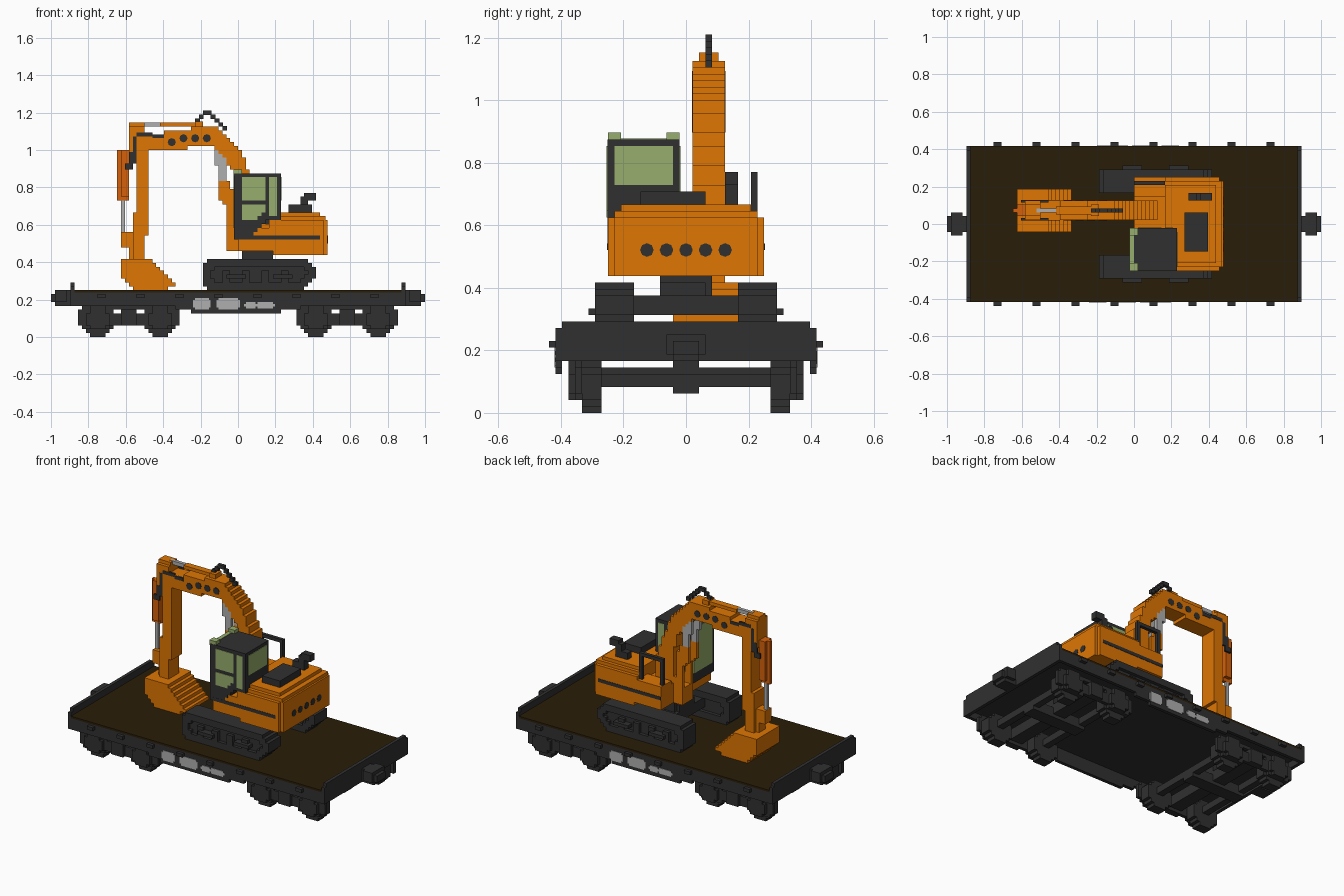
import bpy
import bmesh
import math
from mathutils import Matrix

UNIT = 1 / 48  # edge length of one building cube

if "Cube" in bpy.data.objects:
    bpy.data.objects.remove(bpy.data.objects["Cube"], do_unlink=True)


def material(name, *rgb):
    mat = bpy.data.materials.new(name)
    mat.use_nodes = True
    mat.diffuse_color = (*rgb, 1)
    mat.node_tree.nodes["Principled BSDF"].inputs["Base Color"].default_value = (*rgb, 1)
    return mat


orange = material("machine orange", .73, .18, .001)
red_orange = material("cylinder orange", .66, .12, .003)
dark = material("dark steel", .03, .03, .03)
brown = material("wood floor", .023, .0125, .0025)
green = material("window green", .31, .42, .15)
silver = material("rod silver", .43, .43, .43)


def finish(name, mat, bm):
    bmesh.ops.remove_doubles(bm, verts=bm.verts, dist=.001)
    bmesh.ops.recalc_face_normals(bm, faces=bm.faces)
    bmesh.ops.scale(bm, vec=(UNIT, UNIT, UNIT), verts=bm.verts)
    mesh = bpy.data.meshes.new(name)
    bm.to_mesh(mesh)
    bm.free()
    mesh.materials.append(mat)
    obj = bpy.data.objects.new(name, mesh)
    bpy.context.scene.collection.objects.link(obj)


def box(name, mat, x, y, z):
    """Box from (low, high) pairs in cube units."""
    bm = bmesh.new()
    bmesh.ops.create_cube(bm, size=1)
    for v in bm.verts:
        v.co = [pair[0] if c < 0 else pair[1] for c, pair in zip(v.co, (x, y, z))]
    finish(name, mat, bm)


def inside(poly, x, z):
    hit = False
    for (ax, az), (bx, bz) in zip(poly, poly[1:] + poly[:1]):
        if (az > z) != (bz > z) and x < ax + (z - az) * (bx - ax) / (bz - az):
            hit = not hit
    return hit


def stepped(name, mat, outline, y, holes=()):
    """Extrude an x-z outline along y as whole cubes, giving stepped edges."""
    xs, zs = zip(*outline)
    cells = set()
    for i in range(math.floor(min(xs)), math.ceil(max(xs))):
        for k in range(math.floor(min(zs)), math.ceil(max(zs))):
            if inside(outline, i + .5, k + .5) and not any(inside(h, i + .5, k + .5) for h in holes):
                cells.add((i, k))
    bm = bmesh.new()

    def quad(*points):
        bm.faces.new([bm.verts.new(p) for p in points])

    for i, k in cells:
        corners = [(i, k), (i + 1, k), (i + 1, k + 1), (i, k + 1)]
        for depth in y:
            quad(*[(a, depth, b) for a, b in corners])
        for n, (di, dk) in enumerate([(0, -1), (1, 0), (0, 1), (-1, 0)]):
            if (i + di, k + dk) not in cells:
                (a, b), (c, d) = corners[n], corners[(n + 1) % 4]
                quad((a, y[0], b), (c, y[0], d), (c, y[1], d), (a, y[1], b))
    finish(name, mat, bm)


def disc(x, z, r):
    return [(x + r * math.cos(a * math.pi / 8), z + r * math.sin(a * math.pi / 8)) for a in range(16)]


def rect(x, z, w, h):
    return [(x, z), (x + w, z), (x + w, z + h), (x, z + h)]


def spot(name, location, axis):
    """Thin dark eight-sided plate."""
    bm = bmesh.new()
    turn = Matrix.Rotation(math.pi / 2, 4, axis)
    bmesh.ops.create_cone(bm, cap_ends=True, segments=8, radius1=1.05, radius2=1.05, depth=.2,
                          matrix=Matrix.Translation(location) @ turn)
    finish(name, dark, bm)


def both(side, pair):
    return tuple(sorted((side * pair[0], side * pair[1])))


# Flat wagon: recessed deck, floor, sills, stake pockets
box("deck_frame", dark, (-43, 43), (-20, 20), (10, 11.4))
box("wood_floor", brown, (-42, 42), (-20, 20), (11.4, 12))
belly = [(-43, 8), (-16, 8), (-16, 7), (-12, 7), (-12, 6), (11, 6), (11, 7), (16, 7), (16, 8), (43, 8), (43, 11), (-43, 11)]
for side in (-1, 1):
    stepped("side_sill", dark, belly, both(side, (19, 20)))
    for x in range(-35, 36, 10):
        box("stake_pocket", dark, (x - 1, x + 1), both(side, (20, 21)), (10, 11))
    # Pale weathered patches, turned half round on the far side
    for x, w, low, h in [(-11, 3.5, 7, 3), (-5, 5, 7, 3), (2, 2.5, 7.3, 1.7), (5, 4, 7.3, 1.7)]:
        box("pale_patch", silver, both(-side, (x, x + w)), both(side, (20, 20.15)), (low, low + h))
        box("pale_patch_edge", silver, both(-side, (x - .5, x + w + .5)), both(side, (20, 20.1)), (low + .5, low + h - .5))

# Wagon ends, couplers and bogies
for end in (-1, 1):
    box("end_wall", dark, both(end, (42, 43)), (-20, 20), (8, 13))
    box("end_wall_cap", dark, both(end, (42, 43)), (-19, 19), (13, 14))
    box("coupler_shank", dark, both(end, (43, 47)), (-2, 2), (8, 12))
    box("coupler_head", dark, both(end, (44, 47)), (-3, 3), (9, 12))
    box("coupler_tip", dark, both(end, (47, 48)), (-2, 2), (9, 11))
    mid = 28 * end
    box("bogie_bolster", dark, (mid - 2, mid + 2), (-17, 17), (4, 7))
    box("bogie_pivot", dark, (mid - 2, mid + 2), (-2, 2), (7, 10))
    box("bogie_spine", dark, (mid - 9, mid + 9), (-2, 2), (3, 6))
    frame = [(-13, 3), (-12, 3), (-11, 2), (-5, 2), (-4, 3), (4, 3), (5, 2), (11, 2), (12, 3), (13, 3),
             (13, 7), (11, 8), (-11, 8), (-13, 7)]
    frame = [(mid + x, z) for x, z in frame]
    gaps = [rect(mid - 4, 6, 2, 1), rect(mid + 2, 6, 2, 1)]
    for side in (-1, 1):
        stepped("bogie_side_frame", dark, frame, both(side, (16, 17)), gaps)
        box("bogie_spring_plate", dark, (mid - 2, mid + 2), both(side, (17, 18)), (3, 7))
        for offset in (-8, 8):
            hub = mid + offset
            stepped("wheel", dark, disc(hub, 4, 4.2), both(side, (13, 16)))
            box("axle_box", dark, (hub - 2, hub + 2), both(side, (17, 18)), (2, 8))
            box("axle_box_cap", dark, (hub - 3, hub + 3), both(side, (17, 18)), (3, 6))
    for offset in (-8, 8):
        hub = mid + offset
        box("axle", dark, (hub - 1, hub + 1), (-13, 13), (4, 6))

# Crawler tracks and slewing ring
track = [(-9, 14), (-7, 12), (17, 12), (20, 15), (20, 18), (18, 20), (-7, 20), (-9, 18)]
recess = [(-7, 15), (-5, 14), (16, 14), (18, 16), (17, 18), (-6, 18)]
for side in (-1, 1):
    stepped("track_belt", dark, track, both(side, (8, 14)), [recess])
    box("track_frame", dark, (-7, 18), both(side, (9, 13)), (14, 18))
    for x in (-3, 9):
        box("track_guard", dark, (x, x + 5), both(side, (13, 15)), (15, 16))
    for x in range(-4, 16, 5):
        box("track_roller", dark, (x, x + 2), both(side, (13, 14)), (14, 17))
box("track_crossbeam", dark, (0, 11), (-9, 9), (15, 18))
box("slewing_ring", dark, (1, 9), (-4, 4), (18, 22))
box("slewing_base", dark, (0, 10), (-4, 3), (18, 20))

# Upper body, stacked in steps
box("body_base", orange, (0, 22), (-12, 12), (22, 28))
box("counterweight", orange, (9, 22), (-12, 12), (21, 30))
box("counterweight_back", orange, (22, 23), (-11, 11), (21, 30))
box("body_middle", orange, (8, 22), (-12, 12), (28, 30))
box("body_shoulder", orange, (8, 22.5), (-11, 11), (30, 31))
box("body_top", orange, (8, 21), (-10, 10), (31, 32))
box("left_front_deck", orange, (0, 8), (7, 12), (28, 29))
box("boom_mount", orange, (-3, 1), (1, 6), (22, 27))
for side in (-1, 1):
    box("body_stripe", dark, (0, 21), both(side, (12, 12.1)), (25, 26))
for y in range(-6, 7, 3):
    spot("rear_vent", (23, y, 25), "Y")
box("engine_hatch", dark, (13, 19), (-7, 3), (32, 34))
box("exhaust_base", dark, (14, 18), (6, 8), (32, 34))
box("exhaust_stem", dark, (16, 18), (6, 8), (34, 36))
box("exhaust_outlet", dark, (17, 20), (6, 8), (35, 37))
box("handrail_top", dark, (0, 8), (10, 11), (36, 37))
for x in (0, 7):
    box("handrail_post", dark, (x, x + 1), (10, 11), (29, 36))

# Cab with plate windows
cab = [(-1, 42), (11, 42), (11, 30), (8, 30), (7, 29), (5, 27), (3, 25), (-1, 25)]
upper_pane = [(1, 35), (7, 35), (7, 41), (2, 41), (1, 40)]
lower_pane = [(1, 30), (5, 30), (7, 32), (7, 34), (1, 34)]
stepped("cab", dark, cab, (-12.05, -1))
for y in ((-12.2, -12.05), (-1, -.85)):
    stepped("cab_door_window", green, upper_pane, y)
    stepped("cab_lower_window", green, lower_pane, y)
    box("cab_side_window", green, (8, 10), y, (31, 41))
box("cab_rear_window", green, (11, 11.15), (-11, -2), (35, 41))
box("windshield", green, (-1.2, -1), (-11, -2), (28, 41.5))
box("windshield_brow", green, (-1.2, 0), (-11, -2), (42, 42.1))
for y in (-12, -3):
    box("windshield_corner", green, (-1.2, 1), (y, y + 2), (41.5, 43))

# Boom with dark side spots
boom = [(-25, 48), (-25, 52), (-13, 53), (-11, 54), (-6, 54), (-3, 52), (0, 49), (2, 45), (3, 42), (6, 34),
        (6, 26), (0, 26), (0, 36), (-1, 42), (-3, 45), (-6, 49), (-13, 49), (-13, 48)]
stepped("boom", orange, boom, (1, 6))
for y in (1, 6):
    for x, z in [(-17, 50), (-14, 51), (-11, 51), (-8, 51)]:
        spot("boom_spot", (x, y, z), "X")

# Paired lifting cylinders
barrel = [(-5, 40), (-2, 40), (-1, 36), (0, 24), (-3, 24), (-3, 33), (-5, 36)]
rod = [(-6, 49), (-3, 47), (-3, 40), (-5, 40)]
for y in ((1, 2), (5, 6)):
    stepped("lift_barrel", orange, barrel, y)
    stepped("lift_rod", silver, rod, y)

# Stick, its cylinder and the hoses
stick = [(-28, 54), (-24, 54), (-24, 52), (-23, 48), (-23, 28), (-24, 24), (-24, 18), (-27, 18), (-26, 45), (-28, 47)]
stepped("stick", orange, stick, (1, 6))
box("stick_head", orange, (-28, -24), (2, 5), (54, 55))
box("stick_rod", silver, (-25, -20), (3, 4), (54, 55.1))
box("stick_barrel", orange, (-20, -9), (2.5, 4.5), (54, 55))
box("stick_bracket", orange, (-11, -9), (2, 5), (53, 55.3))
for n, z in enumerate((55, 56, 57, 57, 56, 55, 54, 53)):
    box("boom_hose", dark, (n - 11, n - 9.8), (3, 4), (z, z + 1.1))
for y in ((.9, 1.5), (5.5, 6.1)):
    for x, w, z, h in [(-29, 2, 43, 1.5), (-28, 2, 44.5, 3), (-27, 1, 47.5, 4), (-26, 4, 51.5, 1), (-22, 3, 51, 1)]:
        box("stick_hose", dark, (x, x + w), y, (z, z + h))

# Bucket cylinder, linkage and bucket
box("bucket_barrel", red_orange, (-31, -28), (3, 4), (35, 48))
box("bucket_barrel_sides", red_orange, (-30, -28), (2, 5), (36, 48))
box("bucket_rod", silver, (-30, -29), (3, 4), (27, 35))
stepped("bucket_link", orange, [(-30, 27), (-25, 27), (-25, 21), (-28, 18), (-28, 23), (-30, 23)], (2, 5))
bucket = [(-30, 19), (-30, 16), (-27, 13), (-27, 12), (-19, 12), (-16, 13), (-16, 14), (-22, 20), (-29, 20)]
stepped("bucket", orange, bucket, (-2, 9))
for y in range(-2, 9, 2):
    box("bucket_tooth", orange, (-19, -16), (y, y + 1), (13, 14))
